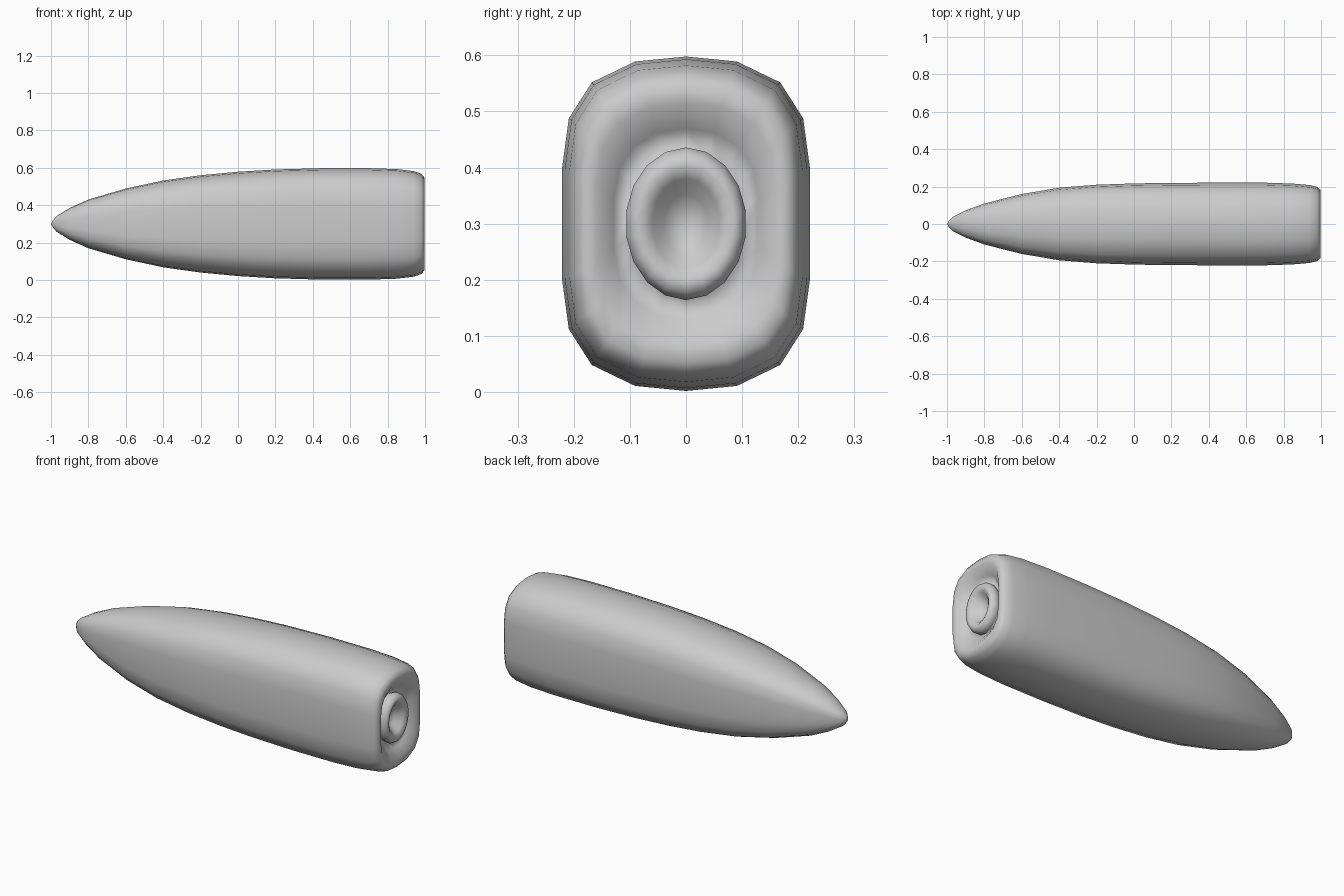
import bpy, bmesh, math

if "Cube" in bpy.data.objects:
    bpy.data.objects.remove(bpy.data.objects["Cube"])

SIDES = 18
CZ = 0.3
# rounded-box quarter section, unit size, from top towards the side
QUARTER = [(0, 1), (0.41, 0.97), (0.76, 0.845), (0.945, 0.63), (1, 0.33)]


def section(i, boxy):
    """Point i of the unit section, blended from ellipse (0) to rounded box (1)."""
    a = 2 * math.pi * i / SIDES
    ey, ez = math.sin(a), math.cos(a)
    j = min(i, SIDES - i)
    y, z = QUARTER[min(j, SIDES // 2 - j)]
    y = math.copysign(y, ey)
    z = math.copysign(z, ez)
    return ey + (y - ey) * boxy, ez + (z - ez) * boxy


def loft(name, rings, tip_start, tip_end):
    """Loft rings of (x, half width, half height, boxiness) between tip points."""
    bm = bmesh.new()
    loops = []
    for x, ry, rz, boxy in rings:
        pts = [section(i, boxy) for i in range(SIDES)]
        loops.append([bm.verts.new((x, y * ry, CZ + z * rz)) for y, z in pts])
    for a, b in zip(loops, loops[1:]):
        for i in range(SIDES):
            k = (i + 1) % SIDES
            bm.faces.new((a[i], a[k], b[k], b[i]))
    for tip, loop in ((tip_start, loops[0]), (tip_end, loops[-1])):
        if tip is not None:
            v = bm.verts.new((tip, 0, CZ))
            for i in range(SIDES):
                bm.faces.new((v, loop[i], loop[(i + 1) % SIDES]))
    bmesh.ops.recalc_face_normals(bm, faces=bm.faces)
    mesh = bpy.data.meshes.new(name)
    bm.to_mesh(mesh)
    bm.free()
    obj = bpy.data.objects.new(name, mesh)
    bpy.context.collection.objects.link(obj)
    for p in mesh.polygons:
        p.use_smooth = True
    return obj


# Hull: pointed nose, long taper, rounded tail lip, dished tail,
# then the raised nozzle ring and its central hollow
loft("hull", [
    (-0.99, 0.016, 0.018, 0.3),
    (-0.97, 0.038, 0.042, 0.5),
    (-0.90, 0.073, 0.085, 0.7),
    (-0.80, 0.110, 0.130, 0.8),
    (-0.60, 0.160, 0.189, 1),
    (-0.40, 0.194, 0.232, 1),
    (-0.20, 0.210, 0.260, 1),
    (0.00, 0.217, 0.279, 1),
    (0.20, 0.220, 0.291, 1),
    (0.45, 0.221, 0.298, 1),
    (0.70, 0.221, 0.298, 1),
    (0.85, 0.216, 0.293, 1),
    (0.94, 0.208, 0.282, 1),
    (0.98, 0.198, 0.268, 1),
    (0.997, 0.182, 0.248, 1),
    (0.995, 0.160, 0.215, 0.9),
    (0.965, 0.130, 0.170, 0.6),
    (0.93, 0.100, 0.128, 0.1),
    (0.945, 0.107, 0.135, 0),
    (0.965, 0.108, 0.136, 0),
    (0.985, 0.098, 0.123, 0),
    (0.99, 0.082, 0.103, 0),
    (0.975, 0.060, 0.080, 0),
    (0.94, 0.040, 0.052, 0),
], -1.0, 0.92)
